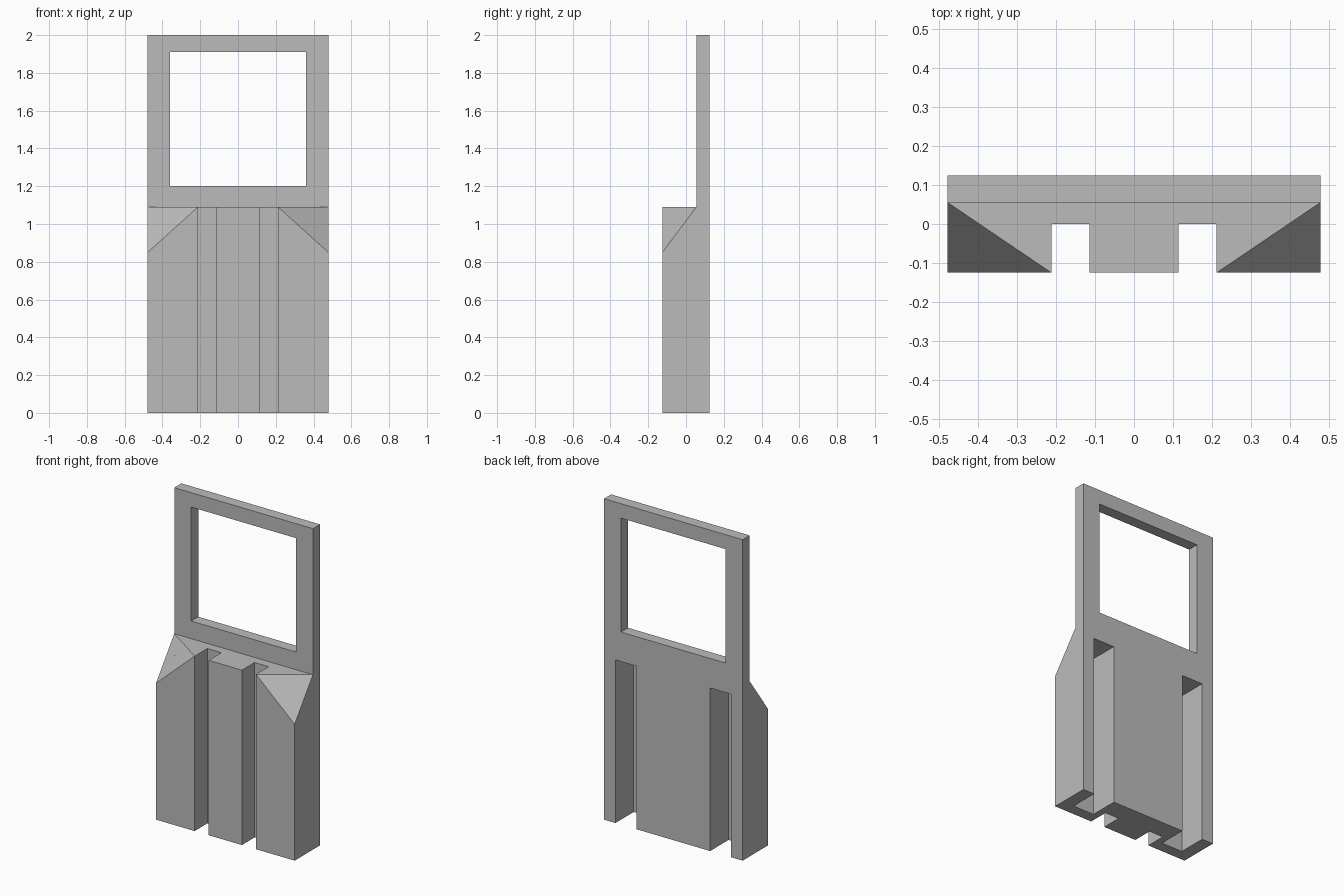
import bpy, bmesh
from mathutils import Vector

if "Cube" in bpy.data.objects:
    bpy.data.objects.remove(bpy.data.objects["Cube"])

HALF_X, HALF_Y = 0.478, 0.125
FRAME_Y = 0.055          # front of the thin upper frame
BODY_Z, TOP_Z = 1.09, 2.0

grey = bpy.data.materials.new("plain grey")
grey.use_nodes = True
grey.diffuse_color = (0.5, 0.5, 0.5, 1)
grey.node_tree.nodes["Principled BSDF"].inputs["Base Color"].default_value = (0.5, 0.5, 0.5, 1)


def add_box(bm, low, high):
    """Add a box between two opposite corners."""
    low, high = Vector(low), Vector(high)
    verts = bmesh.ops.create_cube(bm, size=1)["verts"]
    for v in verts:
        v.co = (low + high) / 2 + v.co * (high - low)


def cut(bm, point, normal, clear):
    """Slice the mesh by a plane, optionally removing and capping the outside."""
    res = bmesh.ops.bisect_plane(bm, geom=bm.verts[:] + bm.edges[:] + bm.faces[:], dist=1e-5,
                                 plane_co=point, plane_no=normal, clear_outer=clear)
    if clear:
        edges = [g for g in res["geom_cut"] if isinstance(g, bmesh.types.BMEdge)]
        bmesh.ops.contextual_create(bm, geom=edges)


def make_object(name, bm):
    bmesh.ops.recalc_face_normals(bm, faces=bm.faces[:])
    mesh = bpy.data.meshes.new(name)
    bm.to_mesh(mesh)
    bm.free()
    mesh.materials.append(grey)
    obj = bpy.data.objects.new(name, mesh)
    bpy.context.collection.objects.link(obj)
    return obj


# Thick lower body with its two front top corners sliced off
bm = bmesh.new()
add_box(bm, (-HALF_X, -HALF_Y, 0), (HALF_X, HALF_Y, BODY_Z))
for side in (-1, 1):
    a = Vector((side * HALF_X, -HALF_Y, 0.85))
    b = Vector((side * HALF_X, FRAME_Y, BODY_Z))
    c = Vector((side * 0.212, -HALF_Y, BODY_Z))
    normal = (b - a).cross(c - a)
    cut(bm, a, normal if normal.z > 0 else -normal, True)

# Thin upper frame, pulled up from the back strip of the body's top
cut(bm, (0, FRAME_Y, 0), (0, 1, 0), False)
bm.normal_update()
strip = [f for f in bm.faces if f.normal.z > 0.99 and f.calc_center_median().y > FRAME_Y]
pulled = bmesh.ops.extrude_face_region(bm, geom=strip)["geom"]
bmesh.ops.delete(bm, geom=strip, context="FACES")
bmesh.ops.translate(bm, vec=(0, 0, TOP_Z - BODY_Z),
                    verts=[g for g in pulled if isinstance(g, bmesh.types.BMVert)])
panel = make_object("framed_panel", bm)

# Window opening, front channels and back channels
bm = bmesh.new()
add_box(bm, (-0.361, 0, 1.2), (0.361, 0.3, 1.91))
for side in (-1, 1):
    add_box(bm, (side * 0.163 - 0.0485, -0.3, -0.1), (side * 0.163 + 0.0485, 0, 1.15))
    add_box(bm, (side * 0.3265 - 0.0725, -0.055, -0.1), (side * 0.3265 + 0.0725, 0.3, 1.016))
cutter = make_object("opening_cutter", bm)
cutter.hide_render = True
cutter.display_type = "WIRE"
cutter.hide_set(True)

mod = panel.modifiers.new("openings", "BOOLEAN")
mod.operation = "DIFFERENCE"
mod.solver = "EXACT"
mod.object = cutter
